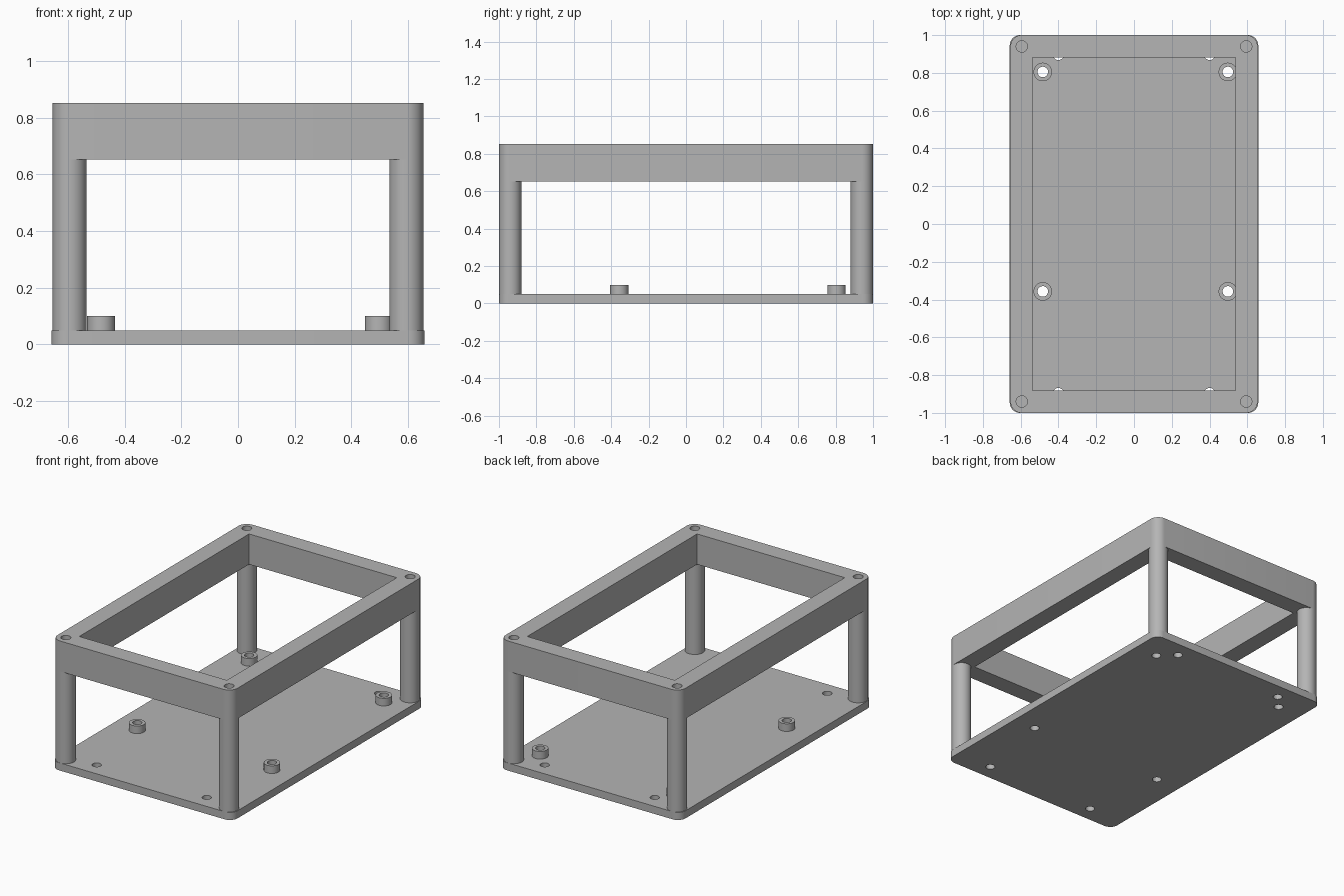
import bpy
import bmesh
from math import cos, sin, pi, radians

cube = bpy.data.objects.get("Cube")
if cube:
    bpy.data.objects.remove(cube, do_unlink=True)

GREY = (0.46, 0.46, 0.46, 1)
grey = bpy.data.materials.new("plain grey")
grey.use_nodes = True
grey.diffuse_color = GREY
grey.node_tree.nodes["Principled BSDF"].inputs["Base Color"].default_value = GREY


def circle(x, y, r, n=40):
    return [(x + r * cos(2 * pi * i / n), y + r * sin(2 * pi * i / n)) for i in range(n)]


def rectangle(hx, hy, r=0, n=10):
    """Centred outline, with rounded corners when r is given."""
    if not r:
        return [(hx, hy), (-hx, hy), (-hx, -hy), (hx, -hy)]
    pts = []
    for k, (sx, sy) in enumerate([(1, 1), (-1, 1), (-1, -1), (1, -1)]):
        for i in range(n + 1):
            a = (k + i / n) * pi / 2
            pts.append((sx * (hx - r) + r * cos(a), sy * (hy - r) + r * sin(a)))
    return pts


def slab(name, z0, z1, outline, holes=()):
    """Extrude an outline with through holes from z0 to z1."""
    bm = bmesh.new()
    for loop in [outline, *holes]:
        verts = [bm.verts.new((x, y, z0)) for x, y in loop]
        for i, v in enumerate(verts):
            bm.edges.new((verts[i - 1], v))
    bmesh.ops.triangle_fill(bm, use_beauty=True, use_dissolve=False, edges=bm.edges[:])
    top = bmesh.ops.extrude_face_region(bm, geom=bm.faces[:], use_keep_orig=True)
    moved = [g for g in top["geom"] if isinstance(g, bmesh.types.BMVert)]
    bmesh.ops.translate(bm, verts=moved, vec=(0, 0, z1 - z0))
    bmesh.ops.recalc_face_normals(bm, faces=bm.faces[:])
    mesh = bpy.data.meshes.new(name)
    bm.to_mesh(mesh)
    bm.free()
    mesh.materials.append(grey)
    obj = bpy.data.objects.new(name, mesh)
    bpy.context.collection.objects.link(obj)
    bpy.ops.object.select_all(action="DESELECT")
    obj.select_set(True)
    bpy.context.view_layer.objects.active = obj
    bpy.ops.object.shade_smooth_by_angle(angle=radians(30))
    return obj


PLATE_TOP, FRAME_BOTTOM, FRAME_TOP = 0.05, 0.652, 0.852
POST_R, BORE = 0.06, 0.03
corners = [(sx * 0.594, sy * 0.94) for sx in (-1, 1) for sy in (-1, 1)]
standoffs = [(x, y) for x in (-0.483, 0.497) for y in (-0.357, 0.805)]
mounts = [(sx * 0.4, sy * 0.896) for sx in (-1, 1) for sy in (-1, 1)]

# Base plate with bores under the standoffs and near both ends
slab("base_plate", 0, PLATE_TOP, rectangle(0.658, 1, 0.055),
     [circle(x, y, 0.028) for x, y in standoffs + mounts])

# Hollow standoffs
for i, (x, y) in enumerate(standoffs):
    slab(f"standoff_{i + 1}", PLATE_TOP, 0.1, circle(x, y, 0.049), [circle(x, y, 0.028)])

# Corner posts
for i, (x, y) in enumerate(corners):
    slab(f"corner_post_{i + 1}", PLATE_TOP, FRAME_BOTTOM, circle(x, y, POST_R))

# Top frame with a screw hole above each post
slab("top_frame", FRAME_BOTTOM, FRAME_TOP, rectangle(0.654, 1, POST_R),
     [rectangle(0.537, 0.882)] + [circle(x, y, BORE) for x, y in corners])
